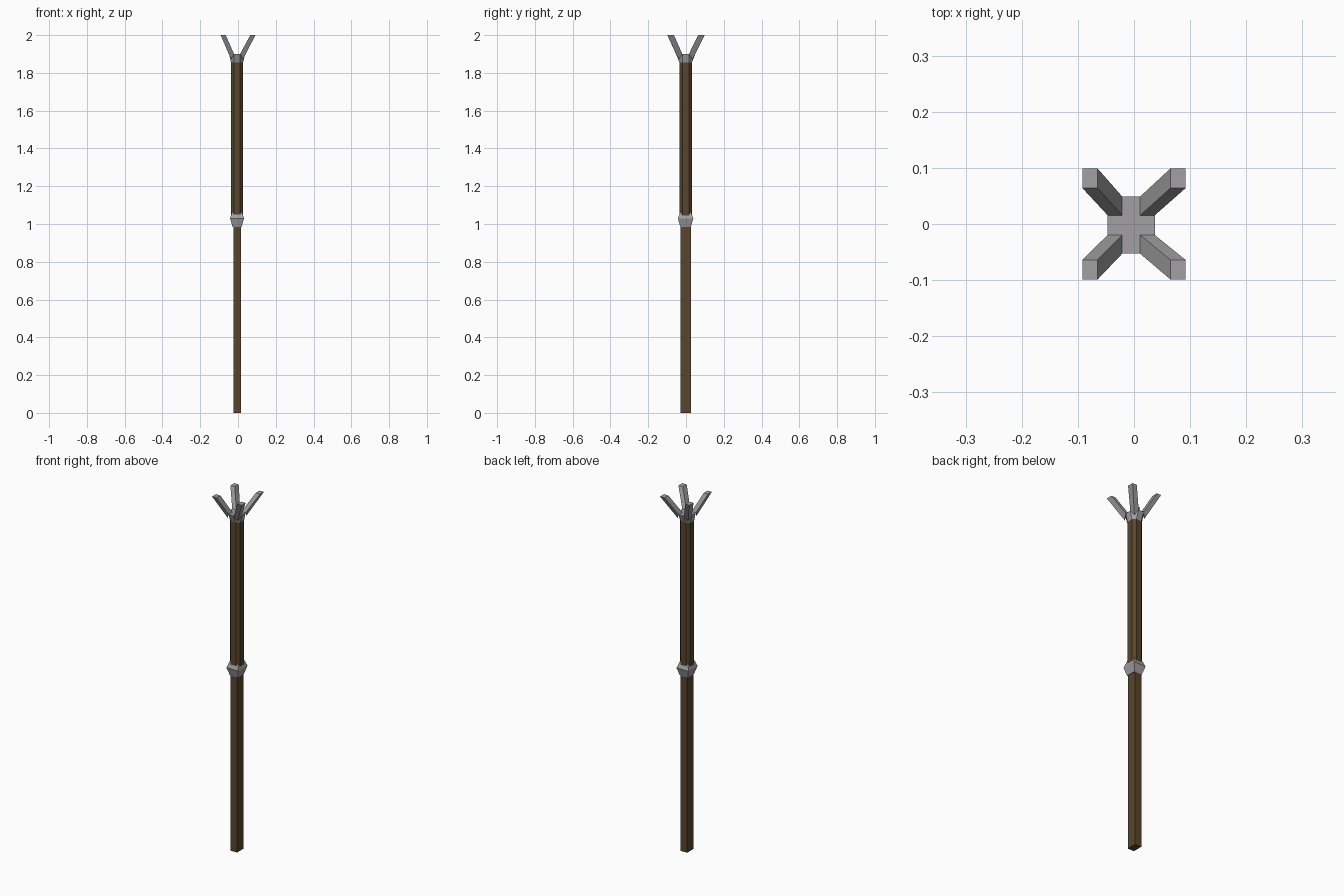
import bpy, bmesh

if "Cube" in bpy.data.objects:
    bpy.data.objects.remove(bpy.data.objects["Cube"])


def material(name, color):
    m = bpy.data.materials.new(name)
    m.diffuse_color = color
    m.use_nodes = True
    m.node_tree.nodes["Principled BSDF"].inputs["Base Color"].default_value = m.diffuse_color
    return m


def loft(name, rings, mat=None):
    """Skin a closed solid through rings of equal point count."""
    bm = bmesh.new()
    vs = [[bm.verts.new(p) for p in r] for r in rings]
    n = len(vs[0])
    for a, b in zip(vs, vs[1:]):
        for i in range(n):
            j = (i + 1) % n
            bm.faces.new((a[i], a[j], b[j], b[i]))
    bm.faces.new(vs[0][::-1])
    bm.faces.new(vs[-1])
    bmesh.ops.recalc_face_normals(bm, faces=bm.faces)
    me = bpy.data.meshes.new(name)
    bm.to_mesh(me)
    bm.free()
    ob = bpy.data.objects.new(name, me)
    bpy.context.collection.objects.link(ob)
    if mat:
        me.materials.append(mat)
    return ob


CX, CY = -0.005, -0.002   # shaft axis sits slightly off centre
IX, IY = 0.016, 0.0175    # half width of the flat sides


def rect(hx, hy, z):
    return [(CX + sx * hx, CY + sy * hy, z)
            for sx, sy in ((-1, -1), (1, -1), (1, 1), (-1, 1))]


def octagon(hx, hy, z):
    pts = ((-IX, -hy), (IX, -hy), (hx, -IY), (hx, IY),
           (IX, hy), (-IX, hy), (-hx, IY), (-hx, -IY))
    return [(CX + x, CY + y, z) for x, y in pts]


wood = material("wood", (0.10, 0.06, 0.025, 1))
metal = material("metal", (0.36, 0.35, 0.36, 1))

# Wooden shaft: square lower half, eight-sided upper half
loft("lower_shaft", [rect(0.02, 0.028, 0), rect(0.02, 0.028, 1.0)], wood)
loft("upper_shaft", [octagon(0.032, 0.033, 1.03), octagon(0.032, 0.033, 1.86)], wood)

# Faceted metal collar between the halves
loft("collar", [rect(0.024, 0.028, 0.985), rect(0.037, 0.041, 1.03),
                rect(0.024, 0.025, 1.07)], metal)

# Flared metal cup at the head
loft("cup", [octagon(0.032, 0.033, 1.855), octagon(0.042, 0.051, 1.9)], metal)

# Four splayed prongs growing from the cup's diagonal corners
for sx, side in ((-1, "left"), (1, "right")):
    for sy, end in ((-1, "front"), (1, "back")):
        def corner(x, y, z):
            return (CX + sx * x, CY + sy * y, z)
        base = [corner(IX, IY, 1.9), corner(0.042, IY, 1.9),
                corner(0.032, 0.037, 1.872), corner(IX, 0.051, 1.9)]
        tip = [(sx * x, sy * y, 2.0) for x, y in
               ((0.065, 0.064), (0.092, 0.064), (0.092, 0.099), (0.065, 0.099))]
        loft(f"prong_{end}_{side}", [base, tip], metal)
